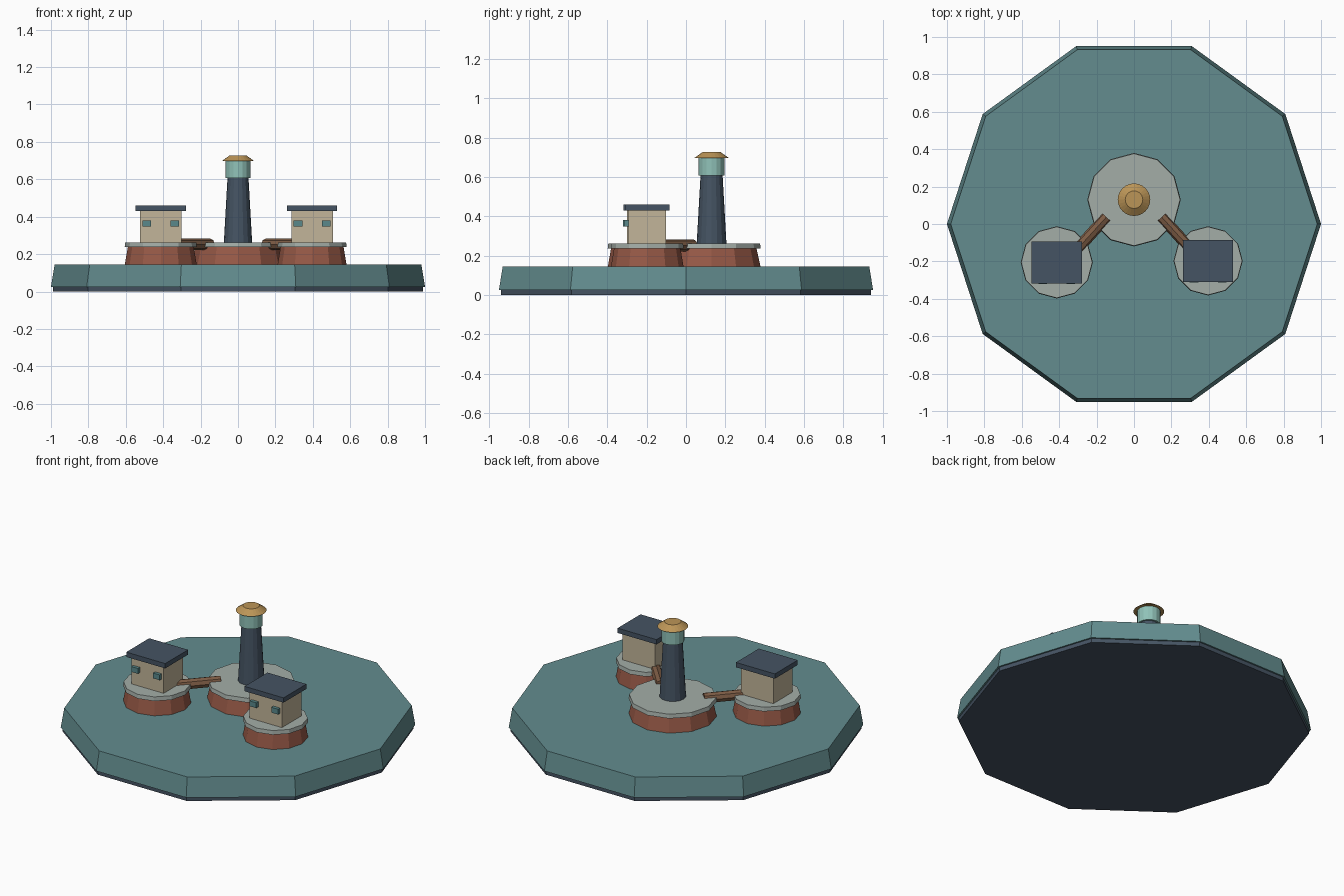
import bpy
from mathutils import Vector

cube = bpy.data.objects.get("Cube")
if cube:
    bpy.data.objects.remove(cube, do_unlink=True)


def material(name, r, g, b):
    mat = bpy.data.materials.new(name)
    mat.use_nodes = True
    mat.diffuse_color = (r, g, b, 1)
    mat.node_tree.nodes["Principled BSDF"].inputs["Base Color"].default_value = (r, g, b, 1)
    return mat


WATER = material("sea teal", 0.125, 0.265, 0.275)
SLATE = material("dark slate", 0.06, 0.088, 0.125)
BRICK = material("brick red", 0.31, 0.10, 0.062)
STONE = material("pale stone", 0.37, 0.42, 0.39)
PLASTER = material("cream plaster", 0.54, 0.46, 0.32)
WOOD = material("brown wood", 0.21, 0.11, 0.06)
GLASS = material("lantern green", 0.28, 0.54, 0.48)
GOLD = material("ochre gold", 0.50, 0.30, 0.095)
PANE = material("window teal", 0.10, 0.25, 0.26)


def finish(name, mat):
    obj = bpy.context.object
    obj.name = name
    obj.data.materials.append(mat)
    return obj


def frustum(name, mat, x, y, z0, z1, r0, r1, sides):
    """Upright prism or cut cone with one corner on the x axis."""
    bpy.ops.mesh.primitive_cone_add(vertices=sides, radius1=r0, radius2=r1, depth=z1 - z0,
                                    location=(x, y, (z0 + z1) / 2))
    return finish(name, mat)


def box(name, mat, center, size):
    bpy.ops.mesh.primitive_cube_add(size=1, location=center)
    obj = finish(name, mat)
    obj.data.transform(obj.matrix_world.Identity(4))
    for v in obj.data.vertices:
        v.co = Vector(a * b for a, b in zip(v.co, size))
    return obj


def rod(name, mat, start, end, radius, sides):
    """Straight pole between two points."""
    a, b = Vector(start), Vector(end)
    bpy.ops.mesh.primitive_cylinder_add(vertices=sides, radius=radius, depth=(b - a).length,
                                        location=(a + b) / 2)
    obj = finish(name, mat)
    obj.rotation_euler = (b - a).to_track_quat("Z", "Y").to_euler()
    return obj


def island(name, x, y, radius):
    frustum(name + "_brick_footing", BRICK, x, y, 0.14, 0.24, radius, radius * 0.91, 12)
    frustum(name + "_stone_deck", STONE, x, y, 0.237, 0.262, radius, radius * 0.985, 12)


# Sea slab, corners on the x axis like the islands
for part in (frustum("base_plate", SLATE, 0, 0, 0, 0.027, 0.99, 0.99, 10),
             frustum("sea_slab", WATER, 0, 0, 0.025, 0.145, 1.0, 0.98, 10)):
    part.rotation_euler.z = 1.5707963

# Lighthouse on the central island
TY = 0.13
island("central_island", 0, TY, 0.25)
frustum("lighthouse_tower", SLATE, 0, TY, 0.255, 0.61, 0.076, 0.056, 16)
frustum("lighthouse_lantern", GLASS, 0, TY, 0.608, 0.70, 0.066, 0.066, 16)
frustum("lighthouse_cap", GOLD, 0, TY, 0.697, 0.726, 0.087, 0.047, 24)

# Side islands, each with a house and a footbridge
for side, x, y, radius in (("right", -0.413, -0.205, 0.193), ("left", 0.396, -0.197, 0.185)):
    s = 1 if x > 0 else -1
    island(side + "_island", x, y, radius)
    box(side + "_house_walls", PLASTER, (x, y, 0.347), (0.222, 0.19, 0.17))
    box(side + "_house_roof", SLATE, (x, y, 0.445), (0.268, 0.225, 0.03))
    for n, dx in (("outer", 0.075 * s), ("inner", -0.075 * s)):
        box(f"{side}_house_{n}_window", PANE, (x + dx, y - 0.105, 0.364), (0.046, 0.02, 0.033))
    rod(side + "_footbridge", WOOD, (0.148 * s, 0.037, 0.252), (0.345 * s, -0.18, 0.252), 0.031, 8)
